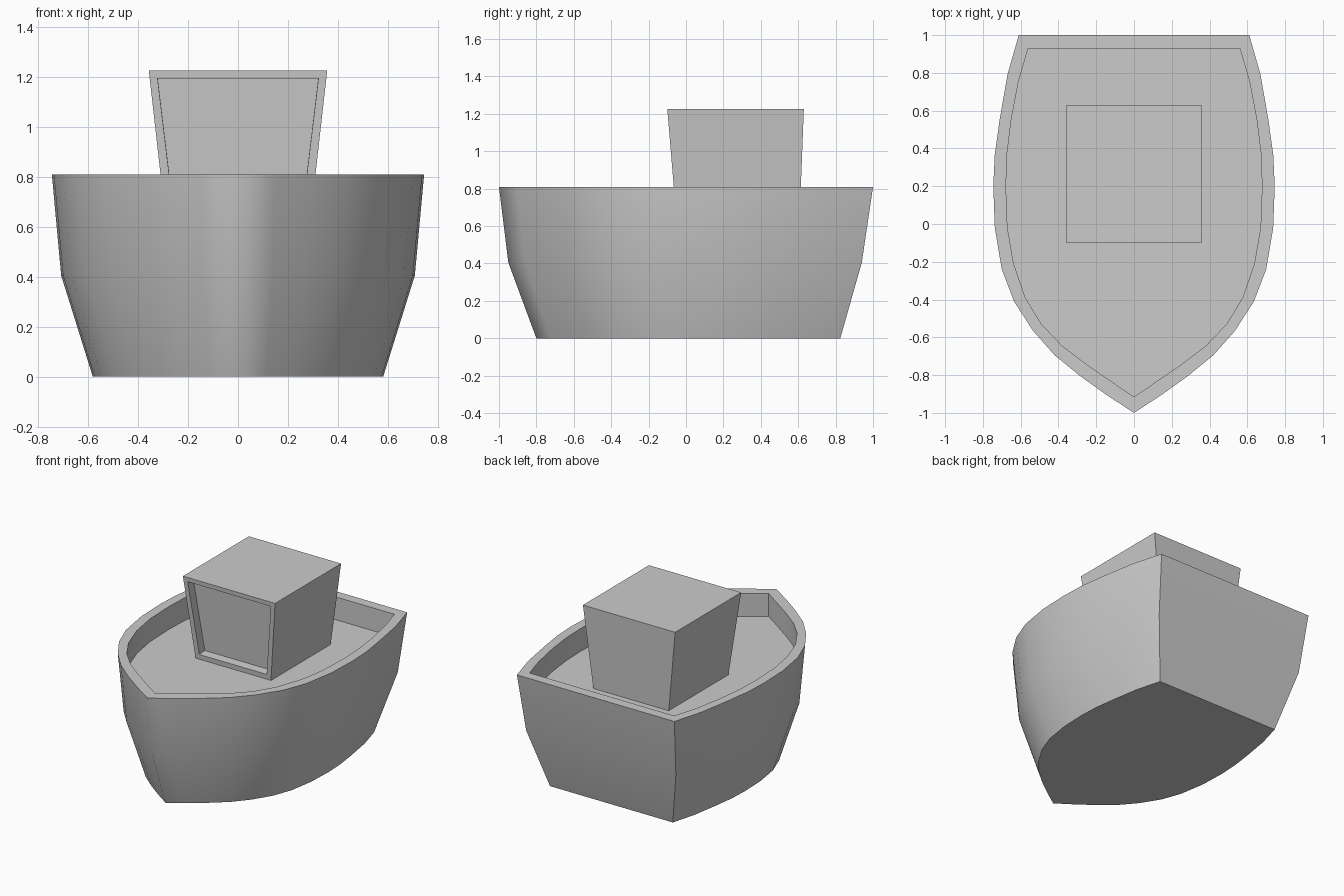
import bpy, bmesh
from mathutils import Vector

if "Cube" in bpy.data.objects:
    bpy.data.objects.remove(bpy.data.objects["Cube"])


def finish(bm, name):
    bmesh.ops.recalc_face_normals(bm, faces=bm.faces)
    mesh = bpy.data.meshes.new(name)
    bm.to_mesh(mesh)
    bm.free()
    obj = bpy.data.objects.new(name, mesh)
    bpy.context.collection.objects.link(obj)
    return obj


def mirrored(half):
    # half outline from bow to stern, closed by its mirror image
    return half + [(-x, y) for x, y in reversed(half[1:])]


# Half outlines of the gunwale: outer edge and inner edge
outer = mirrored([(0, -1), (0.145, -0.905), (0.285, -0.805), (0.42, -0.695),
                  (0.535, -0.565), (0.635, -0.41), (0.70, -0.24), (0.737, -0.02),
                  (0.745, 0.2), (0.737, 0.37), (0.71, 0.56), (0.67, 0.79), (0.61, 1)])
inner = mirrored([(0, -0.915), (0.125, -0.83), (0.255, -0.74), (0.38, -0.645),
                  (0.49, -0.53), (0.575, -0.39), (0.637, -0.21), (0.67, -0.02),
                  (0.678, 0.2), (0.672, 0.37), (0.65, 0.55), (0.61, 0.76), (0.56, 0.93)])

# Hull: outline rings from keel, over the rim, down to the deck
# (outline, x scale, y scale, y shift, z)
levels = [(outer, 0.78, 0.8125, 0.0125, 0.0), (outer, 0.95, 0.945, -0.005, 0.405),
          (outer, 1, 1, 0, 0.81), (inner, 1, 1, 0, 0.81), (inner, 1, 1, 0, 0.65)]
bm = bmesh.new()
rings = [[bm.verts.new((x * sx, y * sy + dy, z)) for x, y in pts]
         for pts, sx, sy, dy, z in levels]
n = len(outer)
for a, b in zip(rings, rings[1:]):
    for i in range(n):
        j = (i + 1) % n
        bm.faces.new((a[i], a[j], b[j], b[i])).smooth = True
bm.faces.new(rings[0])
bm.faces.new(rings[-1])

# Sharp edges: rims, stern corners and the inside of the bow
stern = (n // 2, n // 2 + 1)
for k, ring in enumerate(rings):
    if k != 1:
        for i in range(n):
            bm.edges.get((ring[i], ring[(i + 1) % n])).smooth = False
    if k < len(rings) - 1:
        for i in stern + ((0,) if k == 3 else ()):
            bm.edges.get((ring[i], rings[k + 1][i])).smooth = False
finish(bm, "hull")

# Cabin: flared box with a recessed front window
bm = bmesh.new()
bmesh.ops.create_cube(bm, size=2)
for v in bm.verts:
    top, back = v.co.z > 0, v.co.y > 0
    x = 0.357 if top else 0.292
    y = (0.63 if top else 0.608) if back else (-0.10 if top else -0.052)
    v.co = Vector((x if v.co.x > 0 else -x, y, 1.225 if top else 0.65))
bm.normal_update()
front = min(bm.faces, key=lambda f: f.normal.y)
bmesh.ops.inset_region(bm, faces=[front], thickness=0.047)
bm.normal_update()
push = front.normal * -0.06
pane = bmesh.ops.extrude_discrete_faces(bm, faces=[front])["faces"][0]
bmesh.ops.translate(bm, vec=push, verts=pane.verts)
finish(bm, "cabin")
